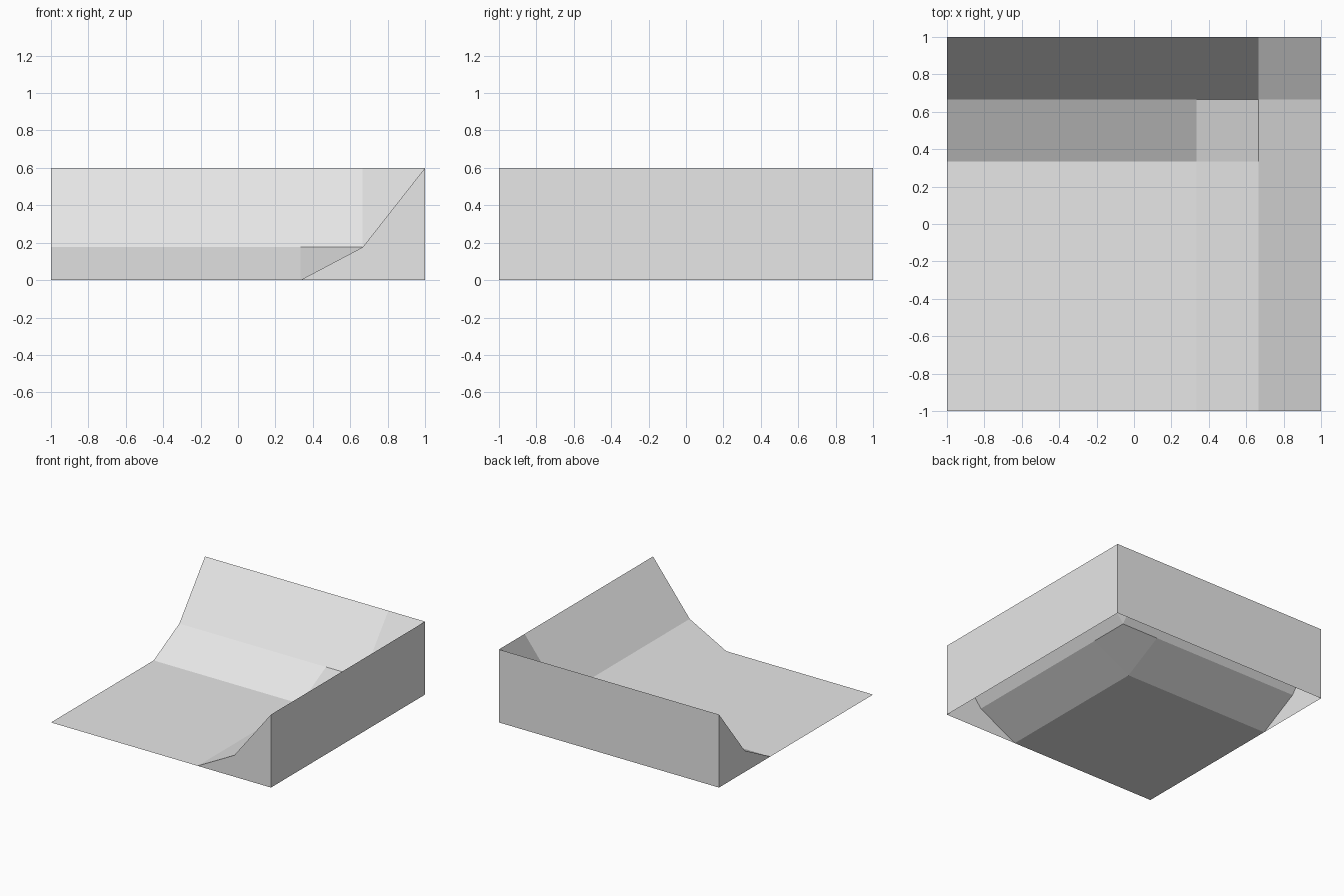
import bpy
import bmesh
from mathutils import Vector

if "Cube" in bpy.data.objects:
    bpy.data.objects.remove(bpy.data.objects["Cube"], do_unlink=True)

grey = bpy.data.materials.new("light_grey")
grey.use_nodes = True
colour = (0.8, 0.8, 0.8, 1)
grey.diffuse_color = colour
grey.node_tree.nodes["Principled BSDF"].inputs["Base Color"].default_value = colour

# Cross-section of the bank: distance from the centre and height
steps = [-1, 1 / 3, 2 / 3, 1]
heights = [0, 0, 0.176, 0.6]


def build(name, polygons, facing):
    """Make a flat-shaded open mesh whose faces all point towards facing."""
    bm = bmesh.new()
    for points in polygons:
        face = bm.faces.new([bm.verts.new(p) for p in points])
        face.normal_update()
        if face.normal.dot(Vector(facing)) < 0:
            face.normal_flip()
    bmesh.ops.remove_doubles(bm, verts=bm.verts, dist=0.0001)
    mesh = bpy.data.meshes.new(name)
    bm.to_mesh(mesh)
    bm.free()
    mesh.materials.append(grey)
    obj = bpy.data.objects.new(name, mesh)
    bpy.context.collection.objects.link(obj)
    return obj


def surface_point(i, j):
    return steps[i], steps[j], heights[max(i, j)]


# Floor and two banks meeting in a corner
cells = [[surface_point(i, j), surface_point(i + 1, j),
          surface_point(i + 1, j + 1), surface_point(i, j + 1)]
         for i in range(3) for j in range(3)]
build("ramp_surface", cells, (0, 0, 1))

# Outer walls behind the banks
top = heights[-1]
side = [(1, -1, 0), (1, 1, 0), (1, 1, top), (1, -1, top)]
build("left_wall", [side], (1, 0, 0))
build("back_wall", [[(y, x, z) for x, y, z in side]], (0, 1, 0))

# End caps closing the open ends of the banks
profile = list(zip(steps[1:], heights[1:])) + [(1, 0)]
build("front_end_cap", [[(d, -1, z) for d, z in profile]], (0, -1, 0))
build("right_end_cap", [[(-1, d, z) for d, z in profile]], (-1, 0, 0))
